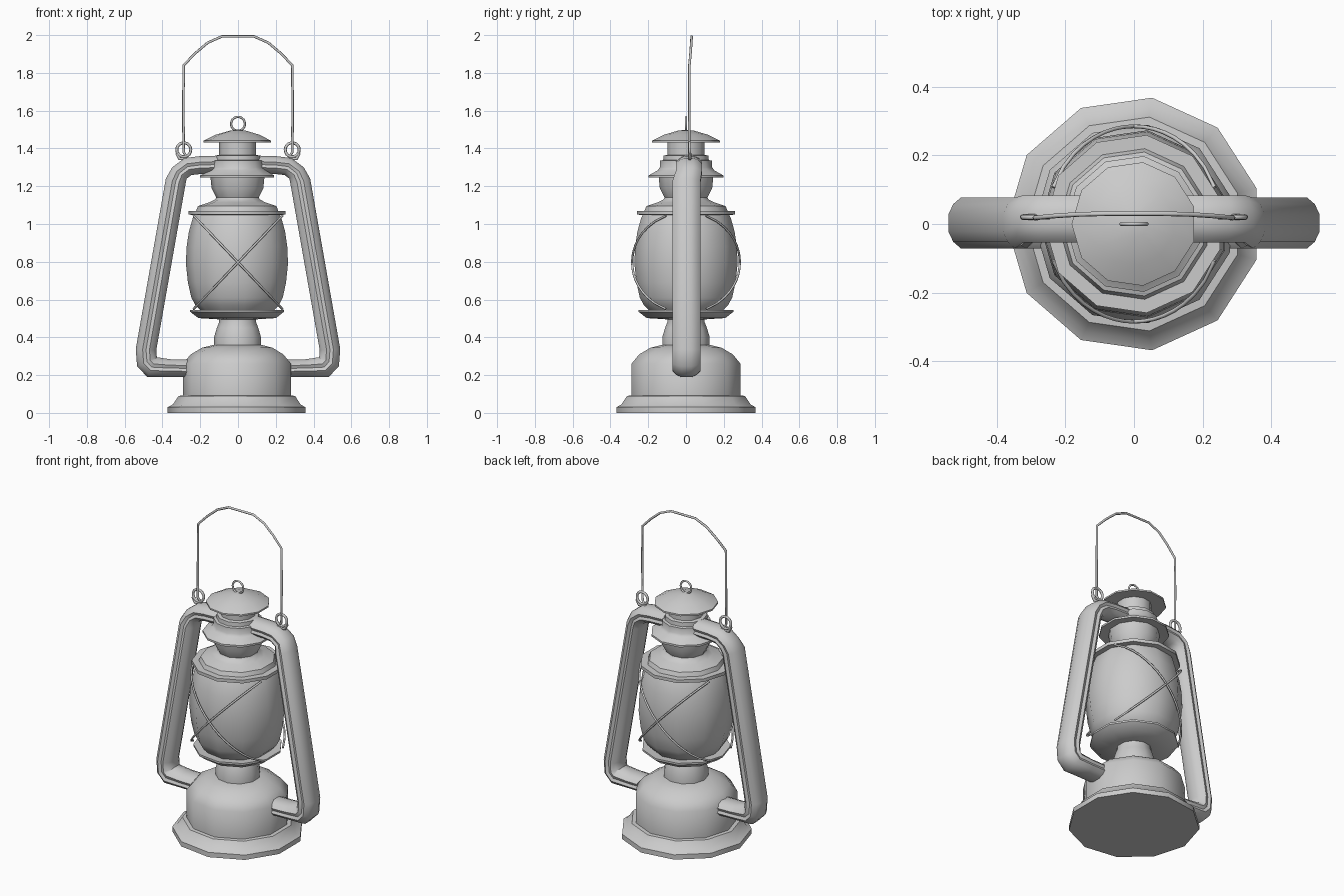
import bpy, bmesh, math
from mathutils import Vector

if "Cube" in bpy.data.objects:
    bpy.data.objects.remove(bpy.data.objects["Cube"])

SIDES = 11


def finish(name, bm, angle=40):
    bmesh.ops.remove_doubles(bm, verts=bm.verts, dist=1e-5)
    bmesh.ops.recalc_face_normals(bm, faces=bm.faces)
    me = bpy.data.meshes.new(name)
    bm.to_mesh(me)
    bm.free()
    ob = bpy.data.objects.new(name, me)
    bpy.context.collection.objects.link(ob)
    bpy.ops.object.select_all(action='DESELECT')
    bpy.context.view_layer.objects.active = ob
    ob.select_set(True)
    bpy.ops.object.shade_smooth_by_angle(angle=math.radians(angle))
    return ob


def bridge(bm, rings, cap=True):
    n = len(rings[0])
    for a, b in zip(rings, rings[1:]):
        for i in range(n):
            j = (i + 1) % n
            bm.faces.new((a[i], a[j], b[j], b[i]))
    if cap:
        bm.faces.new(rings[0])
        bm.faces.new(rings[-1])


def lathe(name, profile, n=SIDES):
    bm = bmesh.new()
    rings = []
    for r, z in profile:
        ang = [math.pi + 2 * math.pi * i / n for i in range(n)]
        rings.append([bm.verts.new((r * math.cos(a), r * math.sin(a), z)) for a in ang])
    bridge(bm, rings)
    return finish(name, bm)


def wire(name, points, radius=0.006):
    cu = bpy.data.curves.new(name, 'CURVE')
    cu.dimensions = '3D'
    cu.bevel_depth = radius
    cu.bevel_resolution = 1
    cu.use_fill_caps = True
    sp = cu.splines.new('POLY')
    sp.points.add(len(points) - 1)
    for p, co in zip(sp.points, points):
        p.co = (*co, 1)
    ob = bpy.data.objects.new(name, cu)
    bpy.context.collection.objects.link(ob)
    return ob


def loop(name, x, y, z, r=0.037, minor=0.006):
    bpy.ops.mesh.primitive_torus_add(major_segments=18, minor_segments=6, major_radius=r,
                                     minor_radius=minor, location=(x, y, z),
                                     rotation=(math.pi / 2, 0, 0))
    bpy.context.object.name = name
    bpy.ops.object.shade_smooth()


# Fuel tank with stepped foot and burner cone
lathe("fuel_tank", [(0.372, 0), (0.372, 0.03), (0.345, 0.045), (0.315, 0.09), (0.292, 0.092),
                    (0.292, 0.26), (0.25, 0.31), (0.19, 0.345), (0.13, 0.36)])
lathe("burner_neck", [(0.127, 0.35), (0.127, 0.40), (0.112, 0.45), (0.10, 0.48), (0.10, 0.51)])

# Glass globe between its two plates
lathe("globe_plate", [(0.10, 0.495), (0.21, 0.502), (0.253, 0.535), (0.253, 0.546), (0.20, 0.54)])
lathe("globe", [(0.19, 0.535), (0.225, 0.57), (0.247, 0.61), (0.265, 0.69), (0.276, 0.79),
                (0.272, 0.88), (0.26, 0.96), (0.24, 1.03), (0.23, 1.05)])
lathe("globe_top_plate", [(0.23, 1.047), (0.262, 1.05), (0.262, 1.07), (0.222, 1.07),
                          (0.212, 1.095), (0.15, 1.115), (0.12, 1.13), (0.115, 1.14),
                          (0.14, 1.19), (0.147, 1.26)])

# Chimney collar and rain cap
lathe("chimney_collar", [(0.13, 1.25), (0.20, 1.245), (0.20, 1.257), (0.15, 1.285), (0.14, 1.30),
                         (0.138, 1.335), (0.122, 1.338), (0.12, 1.362), (0.10, 1.366),
                         (0.10, 1.44)])
lathe("rain_cap", [(0.10, 1.435), (0.182, 1.431), (0.182, 1.441), (0.12, 1.472),
                   (0.04, 1.495), (0.005, 1.498)])
loop("cap_ring", 0, 0, 1.53)


# Side air tubes: fluted section swept along a bent path with mitred corners
PATH = [(0.22, 0.235), (0.36, 0.237), (0.455, 0.242), (0.482, 0.27), (0.487, 0.335),
        (0.33, 1.225), (0.31, 1.27), (0.265, 1.304), (0.20, 1.312), (0.10, 1.315)]
SECTION = [(0.054, 0.025), (0.040, 0.055), (0.018, 0.074), (0.0, 0.066), (-0.018, 0.074),
           (-0.040, 0.055), (-0.054, 0.025)]
SECTION += [(n, -y) for n, y in reversed(SECTION)]


def air_tube(name, side):
    bm = bmesh.new()
    pts = [Vector(p) for p in PATH]
    rings = []
    for i, p in enumerate(pts):
        d0 = (p - pts[max(i - 1, 0)]).normalized()
        d1 = (pts[min(i + 1, len(pts) - 1)] - p).normalized()
        d = (d0 + d1).normalized()
        nrm = Vector((d.y, -d.x))
        mitre = 1 / max(d.dot(d1 if d1.length else d0), 0.7)
        top = p.y > 1.26
        sy, oy = (0.93, 0.015) if top else (1.0, 0.003)
        sn = 0.87 if (top or i < 2) else 1.0
        ring = []
        for n, y in SECTION:
            q = p + nrm * n * mitre * sn
            ring.append(bm.verts.new((side * q.x, y * sy + oy, q.y)))
        rings.append(ring)
    bridge(bm, rings)
    finish(name, bm, 45)


for side, label in ((-1, "left"), (1, "right")):
    air_tube(label + "_air_tube", side)
    loop(label + "_handle_ring", side * 0.287, 0.02, 1.393, 0.037, 0.008)
    # Small lug holding each ring to the tube
    wire(label + "_ring_lug", [(side * 0.325, 0.02, 1.375), (side * 0.31, 0.02, 1.345),
                               (side * 0.23, 0.02, 1.345)], 0.009)

# Wire carrying handle
half = [(0.275, 0.02, 1.362), (0.288, 0.016, 1.38), (0.289, 0.018, 1.60), (0.288, 0.018, 1.84),
        (0.225, 0.024, 1.905), (0.16, 0.028, 1.96), (0.085, 0.03, 1.993)]
wire("carrying_handle", [(-x, y, z) for x, y, z in half] + half[::-1], 0.007)

# Crossed guard wires hugging the globe, front and back
for face, label in ((-1, "front"), (1, "back")):
    for k in (-1, 1):
        pts = []
        for i in range(17):
            t = -1 + i / 8
            x = 0.235 * t
            r = 0.285 - 0.027 * t * t
            pts.append((x, face * math.sqrt(r * r - x * x), 0.797 + k * 0.247 * t))
        wire(f"{label}_guard_wire_{'rising' if k > 0 else 'falling'}", pts, 0.006)
